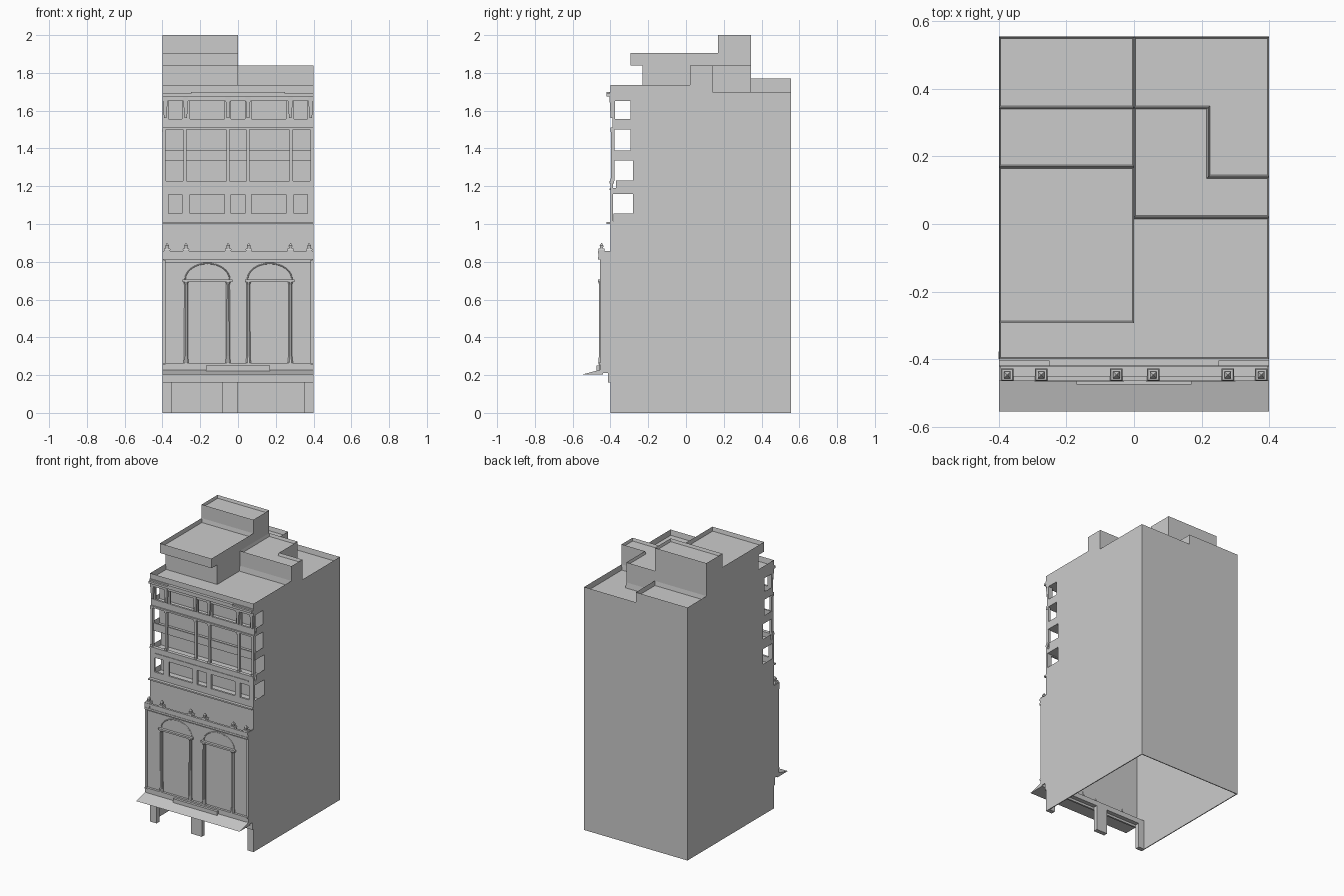
import bpy, bmesh, math


def finish(name, bm):
    me = bpy.data.meshes.new(name)
    bm.to_mesh(me)
    bm.free()
    ob = bpy.data.objects.new(name, me)
    bpy.context.collection.objects.link(ob)
    return ob


def boxes(name, specs):
    """One object made of boxes given as (x0, x1, y0, y1, z0, z1)."""
    bm = bmesh.new()
    for x0, x1, y0, y1, z0, z1 in specs:
        r = bmesh.ops.create_cube(bm, size=1)["verts"]
        for v in r:
            v.co = ((x0 + x1) / 2 + v.co.x * (x1 - x0),
                    (y0 + y1) / 2 + v.co.y * (y1 - y0),
                    (z0 + z1) / 2 + v.co.z * (z1 - z0))
    return finish(name, bm)


def tray(name, pts, z0, top, depth):
    """Extruded outline whose top is recessed behind a thin parapet."""
    bm = bmesh.new()
    lo = bm.faces.new([bm.verts.new((x, y, z0)) for x, y in pts])
    r = bmesh.ops.extrude_face_region(bm, geom=[lo], use_keep_orig=True)["geom"]
    for v in r:
        if isinstance(v, bmesh.types.BMVert):
            v.co.z = top
    bmesh.ops.recalc_face_normals(bm, faces=bm.faces)
    cap = [f for f in bm.faces if all(abs(v.co.z - top) < 1e-5 for v in f.verts)]
    bmesh.ops.inset_region(bm, faces=cap, thickness=0.007)
    for v in cap[0].verts:
        v.co.z -= depth
    return finish(name, bm)


def rect(x0, x1, y0, y1):
    return [(x0, y0), (x1, y0), (x1, y1), (x0, y1)]


def frustum(bm, x, y, z0, z1, r0, r1, seg=8):
    r = bmesh.ops.create_cone(bm, cap_ends=True, segments=seg, radius1=r0,
                              radius2=r1, depth=z1 - z0)["verts"]
    a = math.pi / seg
    for v in r:
        cx, cy = v.co.x, v.co.y
        v.co = (x + cx * math.cos(a) - cy * math.sin(a),
                y + cx * math.sin(a) + cy * math.cos(a), v.co.z + (z0 + z1) / 2)


T = 0.006
W = 0.4

# Hollow shell: side walls step back around the loggias, open underneath
walls = [(-W, W, 0.555 - T, 0.555, 0, 1.65)]
for a, b in ((-W, -W + T), (W - T, W)):
    walls += [(a, b, -0.40, 0.555 - T, 0, 1.015),
              (a, b, -0.28, 0.555 - T, 1.015, 1.345),
              (a, b, -0.295, 0.555 - T, 1.345, 1.65),
              (a, b, -0.452, -0.40, 0.21, 0.82)]
boxes("shell_walls", walls)

# Ground floor front with two wide entrances
boxes("entrance_front", [
    (-W, -0.35, -0.40, -0.37, 0, 0.175), (-0.085, 0, -0.40, -0.37, 0, 0.175),
    (0.352, W, -0.40, -0.37, 0, 0.175), (-W, W, -0.40, -0.37, 0.175, 0.21),
    (-W, W, -0.412, -0.40, 0.16, 0.21)])

# Projecting two-storey front and plain wall above it
boxes("main_front_wall", [
    (-W + T, W - T, -0.448, -0.44, 0.21, 0.80),
    (-W, -0.385, -0.456, -0.44, 0.21, 0.81), (0.385, W, -0.456, -0.44, 0.21, 0.81),
    (-W, W, -0.40, -0.39, 0.82, 1.0)])

# Canopy wedge and sign panel over the entrances
bm = bmesh.new()
prof = [(-0.555, 0.202), (-0.44, 0.202), (-0.44, 0.232)]
ends = [[bm.verts.new((x, y, z)) for y, z in prof] for x in (-W, W)]
bm.faces.new(ends[0][::-1])
bm.faces.new(ends[1])
for i in range(3):
    j = (i + 1) % 3
    bm.faces.new([ends[0][i], ends[0][j], ends[1][j], ends[1][i]])
bmesh.ops.recalc_face_normals(bm, faces=bm.faces)
finish("canopy", bm)
boxes("canopy_panel", [(-0.17, 0.17, -0.475, -0.45, 0.205, 0.25)])
boxes("plinth_band", [(-0.385, 0.385, -0.458, -0.44, 0.21, 0.255),
                      (-W, W, -0.464, -0.44, 0.255, 0.265)])

# Slender columns carrying two lintels with arch ribs
bm = bmesh.new()
for x in (-0.275, -0.053, 0.055, 0.277):
    frustum(bm, x, -0.451, 0.30, 0.69, 0.011, 0.010)
    frustum(bm, x, -0.451, 0.265, 0.30, 0.015, 0.011)
    frustum(bm, x, -0.451, 0.68, 0.697, 0.010, 0.016)
finish("front_columns", bm)
boxes("lintels", [(-0.294, -0.03, -0.466, -0.44, 0.694, 0.706),
                  (0.036, 0.30, -0.466, -0.44, 0.694, 0.706)])
for cx in (-0.162, 0.168):
    cu = bpy.data.curves.new("arch_rib", "CURVE")
    cu.dimensions = "3D"
    cu.bevel_depth = 0.003
    cu.bevel_resolution = 0
    sp = cu.splines.new("POLY")
    sp.points.add(16)
    for i, p in enumerate(sp.points):
        a = math.pi * i / 16
        p.co = (cx + 0.118 * math.cos(a), -0.449, 0.706 + 0.085 * math.sin(a), 1)
    bpy.context.collection.objects.link(bpy.data.objects.new("arch_rib", cu))

# Balcony ledge with solid balustrade and finials
boxes("balcony", [
    (-W, W, -0.465, -0.40, 0.812, 0.825), (-0.25, 0.25, -0.462, -0.45, 0.825, 0.845),
    (-W, W, -0.465, -0.45, 0.845, 0.858),
    (-W, -0.25, -0.462, -0.45, 0.825, 0.845), (0.25, W, -0.462, -0.45, 0.825, 0.845),
    (-W, -W + T, -0.45, -0.40, 0.825, 0.858), (W - T, W, -0.45, -0.40, 0.825, 0.858)])
bm = bmesh.new()
for x in (-0.375, -0.275, -0.052, 0.057, 0.278, 0.377):
    frustum(bm, x, -0.447, 0.825, 0.862, 0.022, 0.022, 4)
    frustum(bm, x, -0.447, 0.862, 0.869, 0.026, 0.022, 4)
    frustum(bm, x, -0.447, 0.869, 0.885, 0.010, 0.014, 4)
    frustum(bm, x, -0.447, 0.885, 0.900, 0.014, 0.002, 4)
finish("finials", bm)

# Loggia back walls and floors
boxes("loggia_back_walls", [(-W + T, W - T, -0.28, -0.274, 1.0, 1.345),
                            (-W + T, W - T, -0.295, -0.289, 1.345, 1.65)])
boxes("loggia_floors", [(-W, W, -0.386, -0.274, 1.0, 1.015),
                        (-W, W, -0.386, -0.274, 1.16, 1.19),
                        (-W, W, -0.38, -0.28, 1.335, 1.35),
                        (-W, W, -0.38, -0.28, 1.50, 1.52)])

# Single-skin end guards of the loggias, facing inwards
bm = bmesh.new()
for y0, y1, z0, z1 in ((-0.385, -0.28, 1.015, 1.055), (-0.37, -0.28, 1.19, 1.23),
                       (-0.375, -0.295, 1.35, 1.39), (-0.375, -0.295, 1.52, 1.555)):
    for x in (-W, W):
        vs = [bm.verts.new((x, *p)) for p in ((y0, z0), (y1, z0), (y1, z1), (y0, z1))]
        bm.faces.new(vs if x < 0 else vs[::-1])
finish("loggia_end_guards", bm)

# Upper facade: horizontal bands, then piers between the openings
boxes("facade_bands", [
    (-W, W, -0.422, -0.386, 1.0, 1.01), (-W, W, -0.40, -0.386, 1.01, 1.055),
    (-W, W, -0.40, -0.386, 1.155, 1.215), (-W, W, -0.405, -0.38, 1.215, 1.227),
    (-0.36, 0.36, -0.404, -0.40, 1.18, 1.188),
    (-W, W, -0.385, -0.375, 1.335, 1.388), (-W, W, -0.40, -0.376, 1.50, 1.512),
    (-W, W, -0.39, -0.376, 1.512, 1.555), (-W, W, -0.395, -0.376, 1.655, 1.675),
    (-W, W, -0.42, -0.376, 1.675, 1.69)])
low = [(0.367, W), (0.255, 0.297), (0.037, 0.072)]
piers = []
for a, b in low:
    for x0, x1 in ((a, b), (-b, -a)):
        piers += [(x0, x1, -0.40, -0.386, 1.055, 1.155),
                  (x0, x1, -0.389, -0.376, 1.555, 1.655)]
boxes("facade_piers", piers)
posts = []
for x in (0.391, 0.281, 0.053):
    for c in (x, -x):
        posts += [(c - 0.008, c + 0.008, -0.396, -0.378, 1.227, 1.50),
                  (c - 0.011, c + 0.009, -0.40, -0.378, 1.488, 1.50),
                  (c - 0.009, c + 0.009, -0.40, -0.378, 1.227, 1.24)]
boxes("facade_posts", posts)

# Flared brackets under the cornice
bm = bmesh.new()
for x in (-0.385, -0.277, -0.053, 0.053, 0.277, 0.385):
    frustum(bm, x, -0.392, 1.56, 1.675, 0.010, 0.019, 4)
finish("cornice_brackets", bm)

# Roofs, each recessed behind a parapet
tray("front_roof", [(-W, -0.40), (W, -0.40), (W, 0.02), (0, 0.02), (0, 0.17), (-W, 0.17)],
     1.65, 1.737, 0.037)
boxes("parapet_centre", [(-0.25, 0.25, -0.42, -0.40, 1.69, 1.70),
                         (-W, -0.25, -0.406, -0.40, 1.69, 1.70),
                         (0.25, W, -0.406, -0.40, 1.69, 1.70)])
tray("rear_right_roof", [(0.22, 0.14), (W, 0.14), (W, 0.555), (0, 0.555), (0, 0.345),
                         (0.22, 0.345)], 1.65, 1.70, 0.037)
tray("rear_left_roof", rect(-W, 0, 0.345, 0.555), 1.65, 1.77, 0.03)
tray("stair_block", [(0, 0.02), (W, 0.02), (W, 0.14), (0.22, 0.14), (0.22, 0.345),
                     (0, 0.345)], 1.65, 1.84, 0.02)
tray("roof_tower", rect(-W, 0, 0.17, 0.345), 1.65, 2.0, 0.02)
boxes("penthouse", [(-W, 0, -0.23, 0.17, 1.70, 1.838)])
tray("penthouse_roof", rect(-W, 0, -0.293, 0.17), 1.838, 1.905, 0.028)
